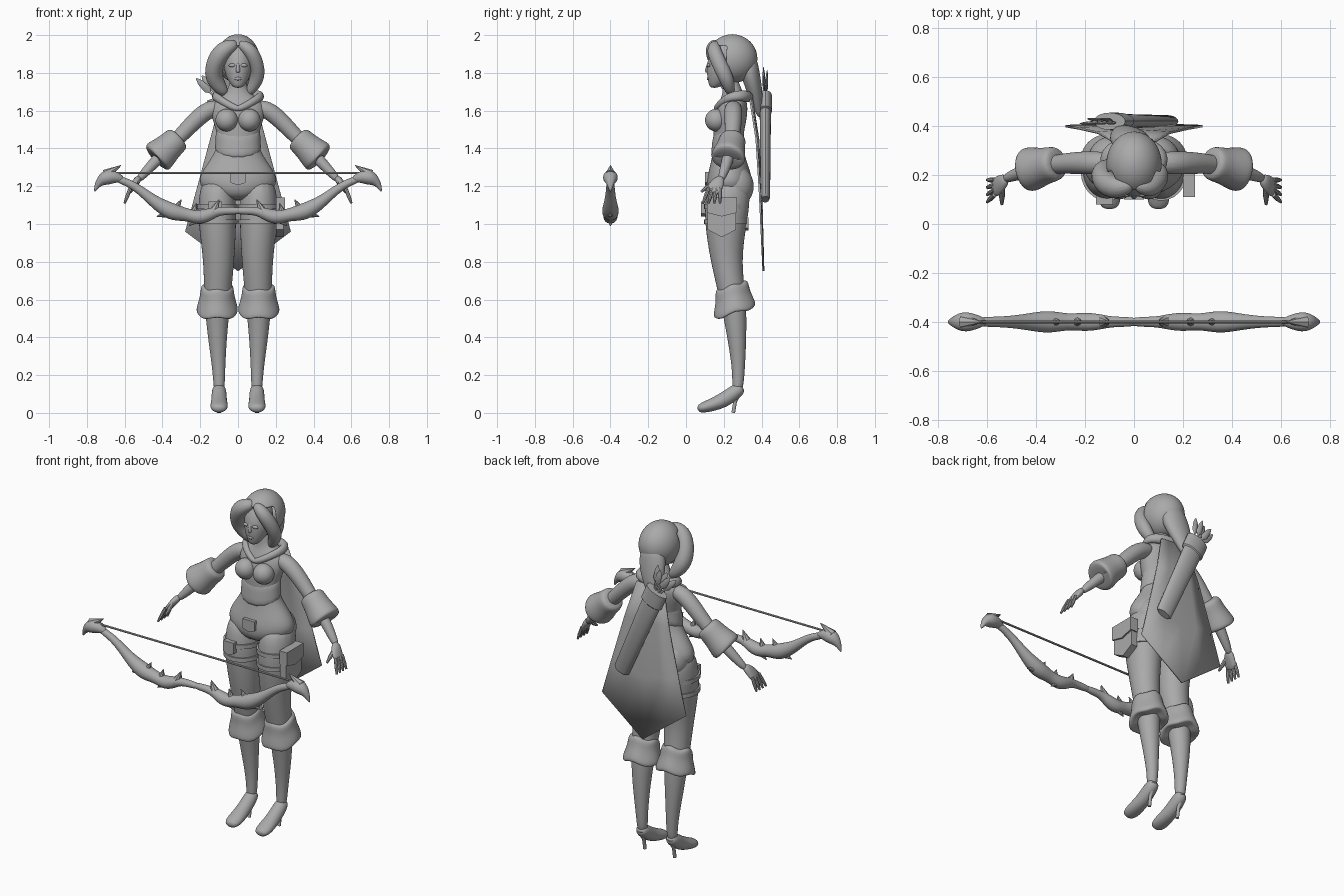
import bpy, bmesh, math
from mathutils import Vector

default_cube = bpy.data.objects.get("Cube")
if default_cube:
    bpy.data.objects.remove(default_cube, do_unlink=True)

grey = bpy.data.materials.new("plain_grey")
grey.use_nodes = True
grey.diffuse_color = (.4, .4, .4, 1)
for node in grey.node_tree.nodes:
    if node.type == "BSDF_PRINCIPLED":
        node.inputs["Base Color"].default_value = grey.diffuse_color

SIDEWAYS, FRONTWAYS, UPWARDS = Vector((1, 0, 0)), Vector((0, 1, 0)), Vector((0, 0, 1))
crisp_parts = []


def finish(name, bm, mirror=False, soft=True, thickness=0):
    """Turn a bmesh into a finished object, with modifiers and shading."""
    bmesh.ops.recalc_face_normals(bm, faces=bm.faces[:])
    mesh = bpy.data.meshes.new(name)
    bm.to_mesh(mesh)
    bm.free()
    mesh.materials.append(grey)
    obj = bpy.data.objects.new(name, mesh)
    bpy.context.collection.objects.link(obj)
    if mirror:
        modifier = obj.modifiers.new("mirror", "MIRROR")
        modifier.use_mirror_merge = False
    if thickness:
        modifier = obj.modifiers.new("thickness", "SOLIDIFY")
        modifier.thickness = thickness
        modifier.offset = 0
    if soft:
        modifier = obj.modifiers.new("smooth", "SUBSURF")
        modifier.levels = modifier.render_levels = 2
        for polygon in mesh.polygons:
            polygon.use_smooth = True
    else:
        crisp_parts.append(obj)


def ring(x=0, y=0, z=0, wide=.02, deep=None):
    """One elliptical cross-section: its centre and its two radii."""
    return Vector((x, y, z)), wide, deep or wide


def tube(name, rings, up=FRONTWAYS, level=False, tilt=0, wave=0, sides=14, soft=True, **options):
    """Skin elliptical rings along their centres; level rings stay horizontal."""
    bm = bmesh.new()
    centres = [centre for centre, wide, deep in rings]
    fullness = 3 / (2 + math.cos(math.tau / sides)) if soft else 1
    loops = []
    for i, (centre, wide, deep) in enumerate(rings):
        ahead = centres[min(i + 1, len(rings) - 1)] - centres[max(i - 1, 0)]
        tangent = UPWARDS if level else ahead.normalized()
        across = tangent.cross(up).normalized()
        over = across.cross(tangent)
        loop = []
        for k in range(sides):
            angle = math.tau * k / sides
            offset = across * wide * math.cos(angle) + over * deep * math.sin(angle)
            offset *= fullness
            offset.z += tilt * offset.y + wave * math.cos(angle * 4)
            loop.append(bm.verts.new(centre + offset))
        loops.append(loop)
    for low, high in zip(loops, loops[1:]):
        for k in range(sides):
            bm.faces.new((low[k - 1], low[k], high[k], high[k - 1]))
    bm.faces.new(loops[0])
    bm.faces.new(loops[-1])
    finish(name, bm, soft=soft, **options)


def along(start, end, steps, widths, flatness=1):
    """Rings spaced along a straight line, with a width for each step."""
    return [(start.lerp(end, t), w, w * flatness) for t, w in zip(steps, widths)]


def fur_cuff(name, start, end, radius, **options):
    """Turned-down cuff that flares towards its end and folds back inside."""
    widths = [radius * share for share in (.6, .8, .8, 1, 1, .6)]
    tube(name, along(start, end, (0, .1, .4, .8, 1, .9), widths), mirror=True, **options)


def ball(name, centre, size, keep=None, **options):
    bm = bmesh.new()
    bmesh.ops.create_uvsphere(bm, u_segments=24, v_segments=16, radius=1)
    for vert in bm.verts:
        vert.co = Vector(c + s * v for c, s, v in zip(centre, size, vert.co))
    if keep:
        unwanted = [vert for vert in bm.verts if not keep(vert.co)]
        bmesh.ops.delete(bm, geom=unwanted, context="VERTS")
    finish(name, bm, **options)


def shield(name, centre, width, height, depth, across=SIDEWAYS, into=FRONTWAYS):
    """Flat plate with a square top and a pointed bottom."""
    bm = bmesh.new()
    outline = ((-.5, .5), (.5, .5), (.5, -.3), (0, -.5), (-.5, -.3))
    face = bm.faces.new([bm.verts.new(centre + across * u * width + UPWARDS * v * height)
                         for u, v in outline])
    extruded = bmesh.ops.extrude_face_region(bm, geom=[face])["geom"]
    moved = [item for item in extruded if isinstance(item, bmesh.types.BMVert)]
    bmesh.ops.translate(bm, verts=moved, vec=into * depth)
    finish(name, bm, soft=False)


# Torso, hips and bodice
tube("torso", [
    ring(z=1.12, y=.23, wide=.1), ring(z=1.21, y=.23, wide=.23, deep=.13),
    ring(z=1.31, y=.23, wide=.17, deep=.1), ring(z=1.42, y=.22, wide=.09, deep=.07),
    ring(z=1.54, y=.23, wide=.13, deep=.09), ring(z=1.64, y=.25, wide=.16, deep=.08),
    ring(z=1.69, y=.25, wide=.05), ring(z=1.79, y=.23, wide=.04)], level=True)
ball("buttock", (.09, .26, 1.2), (.1, .1, .11), mirror=True)
ball("breast", (.06, .16, 1.55), (.06, .06, .06), mirror=True)
tube("bodice", [ring(z=1.36, y=.22, wide=.14, deep=.1), ring(z=1.44, y=.22, wide=.11, deep=.08),
                ring(z=1.54, y=.23, wide=.13, deep=.09)], level=True, tilt=.4)
shield("belt_emblem", Vector((0, .1, 1.24)), width=.08, height=.07, depth=.03)
tube("hood_collar", [
    ring(x=-.02, y=.16, z=1.61, wide=.01), ring(x=.02, y=.16, z=1.61, wide=.02),
    ring(x=.13, y=.22, z=1.68, wide=.02), ring(x=.12, y=.31, z=1.68, wide=.03),
    ring(x=-.03, y=.34, z=1.67, wide=.03)], up=UPWARDS, mirror=True)

# Legs, furry boot cuffs and heeled shoes
tube("leg", [
    ring(x=.11, y=.23, z=1.25, wide=.08, deep=.1), ring(x=.11, y=.22, z=1.12, wide=.1, deep=.12),
    ring(x=.11, y=.21, z=1, wide=.1, deep=.11), ring(x=.1, y=.21, z=.8, wide=.08),
    ring(x=.11, y=.25, z=.6, wide=.07), ring(x=.11, y=.27, z=.4, wide=.05),
    ring(x=.1, y=.28, z=.2, wide=.03), ring(x=.1, y=.27, z=.1, wide=.03)],
    level=True, mirror=True)
fur_cuff("boot_cuff", Vector((.11, .24, .68)), Vector((.11, .26, .52)), radius=.11,
         level=True, tilt=.3, wave=.01, sides=16)
tube("shoe", [
    ring(x=.1, y=.3, z=.14, wide=.03), ring(x=.1, y=.26, z=.11, wide=.04),
    ring(x=.1, y=.19, z=.06, wide=.04), ring(x=.1, y=.1, z=.03, wide=.05, deep=.03),
    ring(x=.1, y=.06, z=.02, wide=.03, deep=.02)], up=UPWARDS, mirror=True)
tube("heel", [ring(x=.1, y=.28, z=.13, wide=.03), ring(x=.1, y=.26, z=.06, wide=.01),
              ring(x=.1, y=.25, wide=.01)], mirror=True, soft=False)

# Arms, cuffs and hands
tube("arm", [
    ring(x=.08, y=.25, z=1.62, wide=.04), ring(x=.17, y=.25, z=1.61, wide=.05),
    ring(x=.3, y=.25, z=1.47, wide=.04), ring(x=.44, y=.22, z=1.33, wide=.03),
    ring(x=.54, y=.18, z=1.22, wide=.02)], mirror=True)
fur_cuff("arm_cuff", Vector((.31, .25, 1.46)), Vector((.44, .22, 1.34)), radius=.09)
tube("palm", [ring(x=.52, y=.19, z=1.25, wide=.02), ring(x=.55, y=.16, z=1.21, wide=.02, deep=.04),
              ring(x=.58, y=.14, z=1.16, wide=.01, deep=.04)], mirror=True)
for i in range(4):
    knuckle = Vector((.57, .12 + .02 * i, 1.19))
    fingertip = Vector((.6, .09 + .03 * i, 1.11))
    tube("finger", along(knuckle, fingertip, (0, .6, 1), (.01, .01, .006)),
         sides=8, mirror=True, soft=False)
tube("thumb", along(Vector((.54, .16, 1.23)), Vector((.54, .08, 1.17)), (0, .6, 1),
                    (.012, .012, .006)), sides=8, mirror=True, soft=False)

# Head and face
tube("head", [
    ring(z=1.72, y=.15, wide=.02), ring(z=1.74, y=.16, wide=.04),
    ring(z=1.79, y=.19, wide=.07, deep=.08), ring(z=1.88, y=.2, wide=.08, deep=.09),
    ring(z=1.97, y=.22, wide=.05)], level=True)
tube("nose", along(Vector((0, .12, 1.86)), Vector((0, .11, 1.8)), (0, .7, 1),
                   (.005, .012, .01)), sides=8)
ball("lips", (0, .12, 1.77), (.02, .01, .01))
ball("eye", (.03, .12, 1.84), (.02, .01, .01), mirror=True)

# Hair: cap, one fuller and one slimmer side sweep, and a tail
ball("hair_cap", (0, .245, 1.875), (.11, .13, .125), thickness=.01,
     keep=lambda point: point.y > .19 or point.z > 1.93)
for name, reach in (("hair_sweep_right", -1), ("hair_sweep_left", .8)):
    bulk = abs(reach) * .05
    tube(name, [
        ring(x=0, y=.16, z=1.96, wide=bulk / 2), ring(x=reach * .08, y=.14, z=1.93, wide=bulk),
        ring(x=reach * .13, y=.18, z=1.84, wide=bulk), ring(x=reach * .13, y=.22, z=1.76, wide=bulk),
        ring(x=reach * .06, y=.24, z=1.68, wide=bulk / 2)])
tube("hair_tail", [ring(y=.31, z=1.9, wide=.06), ring(x=-.01, y=.34, z=1.8, wide=.09, deep=.05),
                   ring(x=-.04, y=.37, z=1.68, wide=.06, deep=.04),
                   ring(x=-.06, y=.39, z=1.56, wide=.01)])

# Cape that widens downwards to a pointed hem
cape = bmesh.new()
previous = None
for t in (0, .3, .7, 1):
    row = []
    for u in (-1, -.5, 0, .5, 1):
        middle = 1 - abs(u)
        row.append(cape.verts.new((u * (.09 + .19 * t), .34 + .06 * math.sqrt(t) + .01 * middle,
                                   1.66 - .7 * t - .21 * middle * t ** 4)))
    if previous:
        for k in range(1, len(row)):
            cape.faces.new((previous[k - 1], previous[k], row[k], row[k - 1]))
    previous = row
finish("cape", cape, soft=False, thickness=.01)

# Quiver slung across the back, with feathered arrows
quiver_base, quiver_mouth = Vector((.14, .42, 1.13)), Vector((-.1, .42, 1.68))
tube("quiver", along(quiver_base, quiver_mouth, (0, .02, .84, .85, 1, 1, .9),
                     (.04, .05, .06, .07, .07, .06, .06), flatness=.5), sides=20, soft=False)
for i in range(5):
    nock = Vector((-.1 - .03 * i, .41 + .02 * (i % 2), 1.83 - .015 * i))
    tube("arrow", along(quiver_base.lerp(quiver_mouth, .9), nock, (0, .5, .6, .85, 1),
                        (.006, .006, .02, .016, .004), flatness=.4), sides=6, soft=False)

# Thigh straps, holster and small pouches
for z in (1, 1.08):
    tube("thigh_strap", [ring(x=.11, y=.21, z=z + rise, wide=.107, deep=.115)
                         for rise in (0, .025)], level=True, sides=24, mirror=True, soft=False)
shield("holster", Vector((.2, .19, 1.03)), width=.15, height=.2, depth=.04,
       across=FRONTWAYS, into=SIDEWAYS)
shield("holster_flap", Vector((.2, .19, 1.09)), width=.16, height=.1, depth=.05,
       across=FRONTWAYS, into=SIDEWAYS)
shield("small_pouch", Vector((-.12, .08, 1.08)), width=.07, height=.08, depth=.04)
shield("rear_buckle", Vector((.11, .31, 1)), width=.05, height=.07, depth=.02)

# Bow: limbs, hooked tips, thorns and string
BOW_Y = -.4
tube("bow_limb", [
    ring(x=-.03, y=BOW_Y, z=1.07), ring(x=.09, y=BOW_Y, z=1.07),
    ring(x=.13, y=BOW_Y, z=1.06, wide=.03), ring(x=.2, y=BOW_Y, z=1.03, wide=.04),
    ring(x=.27, y=BOW_Y, z=1.05, wide=.03), ring(x=.35, y=BOW_Y, z=1.06, wide=.05),
    ring(x=.45, y=BOW_Y, z=1.12, wide=.03), ring(x=.55, y=BOW_Y, z=1.21),
    ring(x=.67, y=BOW_Y, z=1.25)], mirror=True)
tube("bow_tip", [
    ring(x=.6, y=BOW_Y, z=1.23, wide=.01), ring(x=.64, y=BOW_Y, z=1.25, wide=.03),
    ring(x=.7, y=BOW_Y, z=1.25, wide=.045), ring(x=.74, y=BOW_Y, z=1.22, wide=.02),
    ring(x=.76, y=BOW_Y, z=1.17, wide=.004)], mirror=True)
for x, z, lean, rise in ((.7, 1.26, -.08, .05), (.13, 1.06, -.03, .07), (.2, 1.04, .06, -.05),
                         (.24, 1.04, -.02, .07), (.34, 1.06, -.04, .07), (.35, 1.06, .08, -.02)):
    root = Vector((x, BOW_Y, z))
    point = root + Vector((lean, 0, rise))
    tube("bow_thorn", along(root, point, (0, 1), (.03, .002)), sides=8, mirror=True, soft=False)
tube("bow_string", [ring(x=x, y=BOW_Y, z=1.27, wide=.006) for x in (-.64, .64)],
     sides=8, soft=False)

# Crisp parts keep their sharp edges
bpy.ops.object.select_all(action="DESELECT")
for part in crisp_parts:
    part.select_set(True)
bpy.context.view_layer.objects.active = crisp_parts[0]
bpy.ops.object.shade_smooth_by_angle(angle=math.radians(35))
